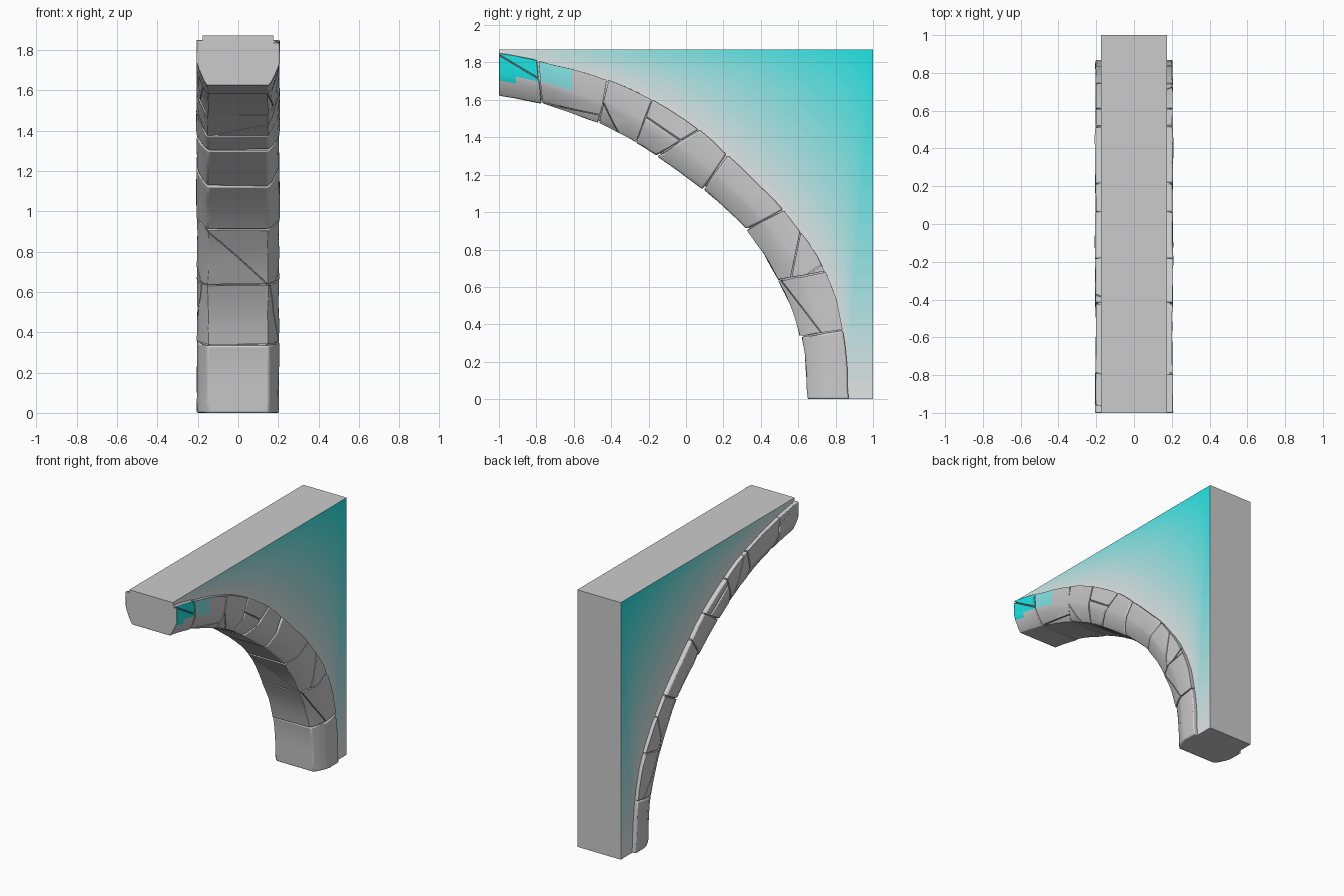
import bpy, bmesh, math, random
from mathutils import Vector

if "Cube" in bpy.data.objects:
    bpy.data.objects.remove(bpy.data.objects["Cube"])

random.seed(4)
TOP = 1.87

# Joint positions up the arch as (y, z): outer edge and inner edge of each joint
OUTER = [(.87, 0), (.84, .37), (.745, .68), (.52, 1.01), (.22, 1.305),
         (.07, 1.44), (-.18, 1.60), (-.42, 1.706), (-.79, 1.81), (-1, 1.85)]
INNER = [(.64, 0), (.607, .335), (.49, .635), (.32, .905), (.09, 1.118),
         (-.16, 1.30), (-.27, 1.365), (-.47, 1.465), (-.77, 1.575), (-1, 1.62)]
# Half of the rib section: (x, fraction from inner edge to outer edge)
HALF = [(.15, .03), (.168, .13), (.195, .38), (.205, .52), (.205, 1.0)]
PROFILE = [(-x, u) for x, u in reversed(HALF)] + HALF
# Cracks: stone number -> list of (point on crack, crack plane normal)
CRACKS = {
    1: [((0, .60, .55), (.12, .78, .62))],
    2: [((0, .42, .77), (.27, -.14, .22)), ((0, .59, .79), (0, .98, -.2))],
    5: [((0, -.02, 1.40), (.1, .55, .8))],
    6: [((0, -.36, 1.52), (.25, .92, .38))],
    7: [((0, -.60, 1.565), (.1, .2, 1))],
    8: [((0, -.88, 1.78), (.05, .51, .86))],
}


def spline(pts, t):
    """Smooth curve through the joint points."""
    i = min(int(t), len(pts) - 2)
    f = t - i
    p = [Vector(pts[max(0, min(len(pts) - 1, k))]) for k in range(i - 1, i + 3)]
    return .5 * (2 * p[1] + (p[2] - p[0]) * f + (2 * p[0] - 5 * p[1] + 4 * p[2] - p[3]) * f * f
                 + (3 * p[1] - p[0] - 3 * p[2] + p[3]) * f ** 3)


def arch(t, u):
    return spline(INNER, t).lerp(spline(OUTER, t), u)


def loft(ts, sx=1, shift=0, squash=1, jitter=0):
    """Closed solid following the arch through the parameters ts."""
    bm = bmesh.new()
    rings = []
    for t in ts:
        ring = []
        for x, u in PROFILE:
            inner = 1 - u
            p = arch(t, u * squash + shift * inner)
            j = [random.uniform(-jitter, jitter) for _ in range(3)]
            if t in (0, 9):
                j[1] = j[2] = 0
            ring.append(bm.verts.new((x * sx + j[0], p.x + j[1], p.y + j[2])))
        rings.append(ring)
    n = len(PROFILE)
    for a, b in zip(rings, rings[1:]):
        for k in range(n):
            bm.faces.new((a[k], a[(k + 1) % n], b[(k + 1) % n], b[k]))
    bm.faces.new(rings[0])
    bm.faces.new(rings[-1])
    bmesh.ops.recalc_face_normals(bm, faces=bm.faces)
    return bm


def split(pieces, co, no, gap=.0025):
    """Cut every piece along a plane and leave a thin crack."""
    out, no = [], Vector(no).normalized()
    for bm in pieces:
        for s in (1, -1):
            c = bm.copy()
            bmesh.ops.bisect_plane(c, geom=c.verts[:] + c.edges[:] + c.faces[:], dist=1e-5,
                                   plane_co=Vector(co) + no * s * gap, plane_no=no * s,
                                   clear_inner=True)
            bmesh.ops.holes_fill(c, edges=[e for e in c.edges if e.is_boundary])
            if c.faces:
                out.append(c)
    return out


def make(name, pieces, mats=()):
    big = bmesh.new()
    for p in pieces:
        m = bpy.data.meshes.new("tmp")
        p.to_mesh(m)
        big.from_mesh(m)
        bpy.data.meshes.remove(m)
    bmesh.ops.recalc_face_normals(big, faces=big.faces)
    mesh = bpy.data.meshes.new(name)
    big.to_mesh(mesh)
    ob = bpy.data.objects.new(name, mesh)
    bpy.context.collection.objects.link(ob)
    for m in mats:
        mesh.materials.append(m)
    return ob


# Colour steps fading from grey at the arch to teal at the upper corner
BANDS = 20
shades = []
for k in range(BANDS):
    t = (k + .5) / BANDS
    m = bpy.data.materials.new(f"fade_{k}")
    m.diffuse_color = (.8 * (1 - .88 * t) ** 2.2, .8, .8, 1)
    shades.append(m)

# Spandrel wall: each side fans from the arch line to the upper back corner
edge = [(1, 0)] + [tuple(arch(9 * i / 54, .92)) for i in range(55)] + [(-1, TOP)]
corner = Vector((1, TOP))
bm = bmesh.new()
sides = []
for x in (-.175, .175):
    rows = []
    for j in range(BANDS):
        rows.append([bm.verts.new((x, *Vector(p).lerp(corner, j / BANDS))) for p in edge])
    rows.append([bm.verts.new((x, *corner))] * len(edge))
    for j in range(BANDS):
        for i in range(len(edge) - 1):
            quad = [rows[j][i], rows[j][i + 1], rows[j + 1][i + 1], rows[j + 1][i]]
            bm.faces.new(list(dict.fromkeys(quad))).material_index = j
    sides.append(rows)
L, R = sides
for i in range(len(edge) - 1):
    bm.faces.new((L[0][i], L[0][i + 1], R[0][i + 1], R[0][i]))
for j in range(BANDS):
    for c in (0, -1):
        bm.faces.new((L[j][c], L[j + 1][c], R[j + 1][c], R[j][c]))
shades_wall = [bpy.data.materials.new("wall_grey")] + shades
shades_wall[0].diffuse_color = (.8, .8, .8, 1)
for f in bm.faces:
    f.normal_update()
    f.material_index = f.material_index + 1 if abs(f.normal.x) > .9 else 0
make("spandrel_wall", [bm], shades_wall)

# Mortar core that closes the joints and cracks from behind
make("rib_core", [loft([.02 + 8.96 * i / 36 for i in range(37)], .93, .07, .97)])

# Rib stones with joints, cracks and worn edges
for s in range(9):
    length = (Vector(OUTER[s + 1]) - Vector(OUTER[s])).length
    g = .004 / length
    a, b = (s if s == 0 else s + g), (9 if s == 8 else s + 1 - g)
    steps = max(2, round(length / .09))
    pieces = [loft([a + (b - a) * i / steps if i < steps else b for i in range(steps + 1)],
                   random.uniform(.985, 1.01), random.uniform(-.025, .025), 1, .003)]
    for co, no in CRACKS.get(s, []):
        pieces = split(pieces, co, no)
    ob = make(f"rib_stone_{s + 1}", pieces, [shades_wall[0], shades[-1], shades[9]])
    # teal stain on the right side of the topmost stones
    for f in ob.data.polygons:
        if f.normal.x > .9 and f.center.x > .19 and f.center.y < -.62 and f.center.z > 1.71:
            f.material_index = 1 if f.center.y < -.76 else 2
    bev = ob.modifiers.new("worn_edges", 'BEVEL')
    bev.width, bev.segments = .008, 2
    bev.limit_method, bev.angle_limit = 'ANGLE', math.radians(40)
    bpy.ops.object.select_all(action='DESELECT')
    ob.select_set(True)
    bpy.context.view_layer.objects.active = ob
    bpy.ops.object.shade_smooth_by_angle(angle=math.radians(35))

for m in bpy.data.materials:
    if m.users and not m.is_grease_pencil:
        m.use_nodes = True
        m.node_tree.nodes["Principled BSDF"].inputs["Base Color"].default_value = m.diffuse_color
